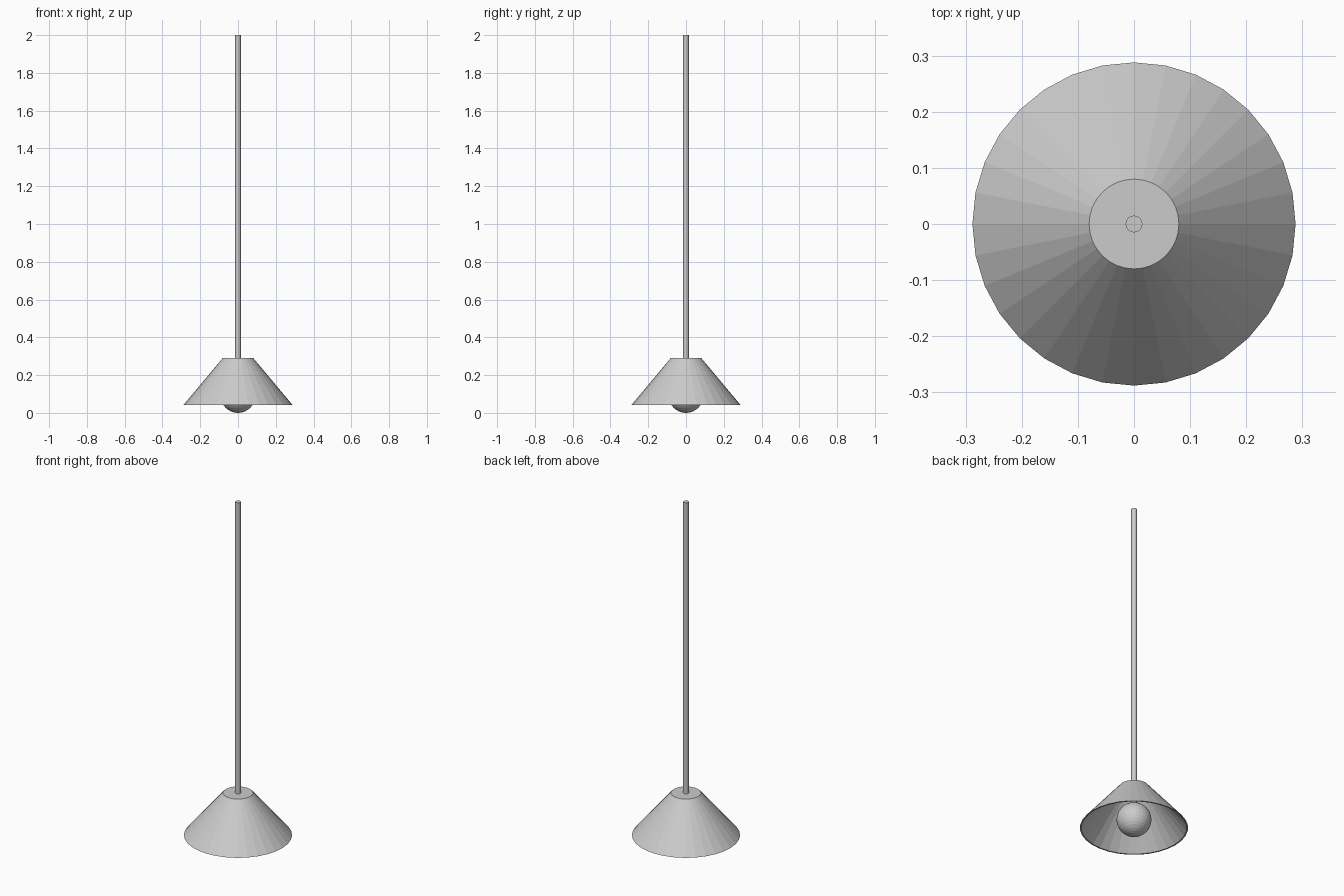
import bpy, bmesh, math

if "Cube" in bpy.data.objects:
    bpy.data.objects.remove(bpy.data.objects["Cube"])

SIDES = 32


def make_object(name, bm):
    bmesh.ops.recalc_face_normals(bm, faces=bm.faces)
    mesh = bpy.data.meshes.new(name)
    bm.to_mesh(mesh)
    bm.free()
    obj = bpy.data.objects.new(name, mesh)
    bpy.context.collection.objects.link(obj)
    return obj


def lathe(name, profile, sides):
    """Spin a closed (radius, z) profile around the z axis."""
    bm = bmesh.new()
    verts = [bm.verts.new((r, 0, z)) for r, z in profile]
    edges = [bm.edges.new(pair) for pair in zip(verts, verts[1:])]
    bmesh.ops.spin(bm, geom=verts + edges, axis=(0, 0, 1), cent=(0, 0, 0),
                   angle=math.tau, steps=sides)
    bmesh.ops.remove_doubles(bm, verts=bm.verts, dist=1e-5)
    return make_object(name, bm)


# Conical shade: closed top, open below, thin wall
lathe("lamp_shade", [(0, 0.291), (0.08, 0.291), (0.288, 0.043),
                     (0.280, 0.043), (0.076, 0.285), (0, 0.285)], SIDES)

# Hanging rod, running through the shade down to the bulb
lathe("hanging_rod", [(0, 2.0), (0.015, 2.0), (0.015, 0.18), (0, 0.18)], 16)

# Round bulb
bm = bmesh.new()
bmesh.ops.create_uvsphere(bm, u_segments=SIDES, v_segments=16, radius=0.093)
bmesh.ops.translate(bm, verts=bm.verts, vec=(0, 0, 0.093))
make_object("bulb", bm)
